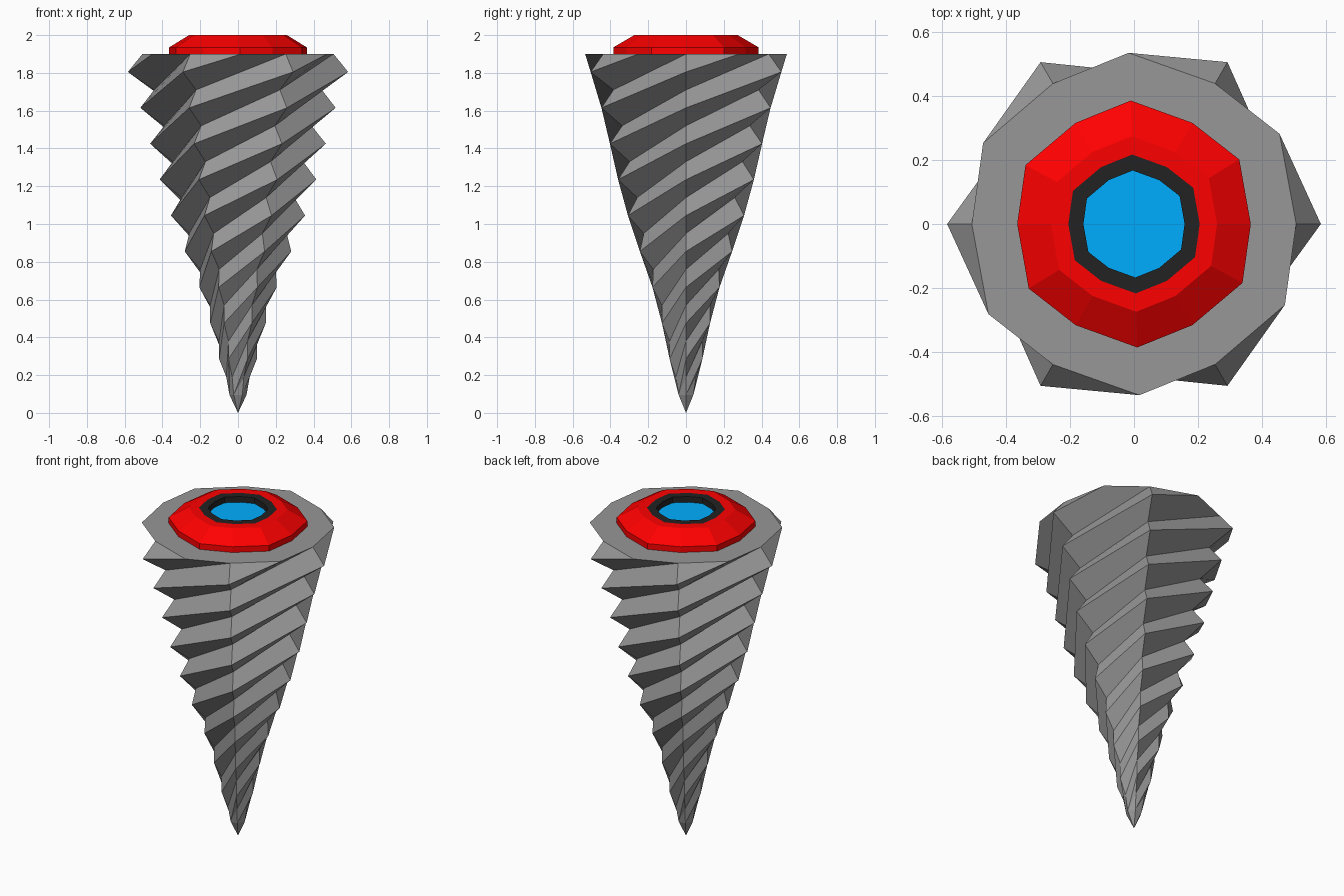
import bpy, bmesh
from math import cos, sin, radians

if "Cube" in bpy.data.objects:
    bpy.data.objects.remove(bpy.data.objects["Cube"])


def add_object(name, bm, color):
    bmesh.ops.recalc_face_normals(bm, faces=bm.faces[:])
    mesh = bpy.data.meshes.new(name)
    bm.to_mesh(mesh)
    bm.free()
    obj = bpy.data.objects.new(name, mesh)
    bpy.context.collection.objects.link(obj)
    mat = bpy.data.materials.new(name + "_paint")
    mat.diffuse_color = (*color, 1)
    mat.use_nodes = True
    mat.node_tree.nodes["Principled BSDF"].inputs["Base Color"].default_value = mat.diffuse_color
    mesh.materials.append(mat)
    return obj


# Drill: six columns of alternating ridge / groove radii, joined as rising threads
TOP = 1.9
STEP = 0.095
radii = [0.045, 0.062, 0.1, 0.1, 0.147, 0.147, 0.205, 0.2, 0.282, 0.258, 0.355,
         0.298, 0.415, 0.345, 0.465, 0.39, 0.517, 0.444, 0.583, 0.506, 0.65,
         0.57, 0.715, 0.63]
bm = bmesh.new()
cols = []
for j in range(6):
    a = radians(60 * j)
    cols.append([bm.verts.new((r * cos(a), r * sin(a), TOP + (k - 19) * STEP))
                 for k, r in enumerate(radii)])
tip = bm.verts.new((0, 0, 0))
for j in range(6):
    c, n = cols[j], cols[(j + 1) % 6]
    for k in range(len(radii) - 3):
        bm.faces.new((c[k], n[k + 2], n[k + 3], c[k + 1]))
    # pointed end
    bm.faces.new((c[0], n[0], n[1]))
    bm.faces.new((c[0], n[1], n[2]))
    bm.faces.new((tip, n[0], c[0]))
# flat cut at the top
bmesh.ops.bisect_plane(bm, geom=bm.verts[:] + bm.edges[:] + bm.faces[:],
                       dist=1e-4, plane_co=(0, 0, TOP), plane_no=(0, 0, 1),
                       clear_outer=True)
bmesh.ops.holes_fill(bm, edges=[e for e in bm.edges if e.is_boundary], sides=0)
add_object("drill_bit", bm, (0.31, 0.31, 0.31))


# Cap parts: twelve-sided rings following the outline of the cut top
def ring_part(name, profile, color, fill=False):
    bm = bmesh.new()
    rings = []
    for s, z in profile:
        ring = []
        for i in range(12):
            r = s * (0.535 if i % 2 else 0.506)
            a = radians(30 * i + (1.5 if i % 2 else 0))
            ring.append(bm.verts.new((r * cos(a), r * sin(a), z)))
        rings.append(ring)
    for lo, hi in zip(rings, rings[1:]):
        for i in range(12):
            m = (i + 1) % 12
            bm.faces.new((lo[i], lo[m], hi[m], hi[i]))
    if fill:
        bm.faces.new(rings[-1])
        # keep the flat disc facing up
        for f in bm.faces:
            f.normal_update()
    add_object(name, bm, color)


ring_part("red_collar", [(0.72, 1.9), (0.72, 1.935), (0.512, 2.0), (0.405, 2.0)],
          (1.0, 0.0, 0.0))
ring_part("black_rim", [(0.405, 2.0), (0.312, 2.0), (0.312, 1.965)],
          (0.016, 0.016, 0.016))
ring_part("blue_lens", [(0.312, 1.965)], (0.0, 0.42, 1.0), fill=True)
